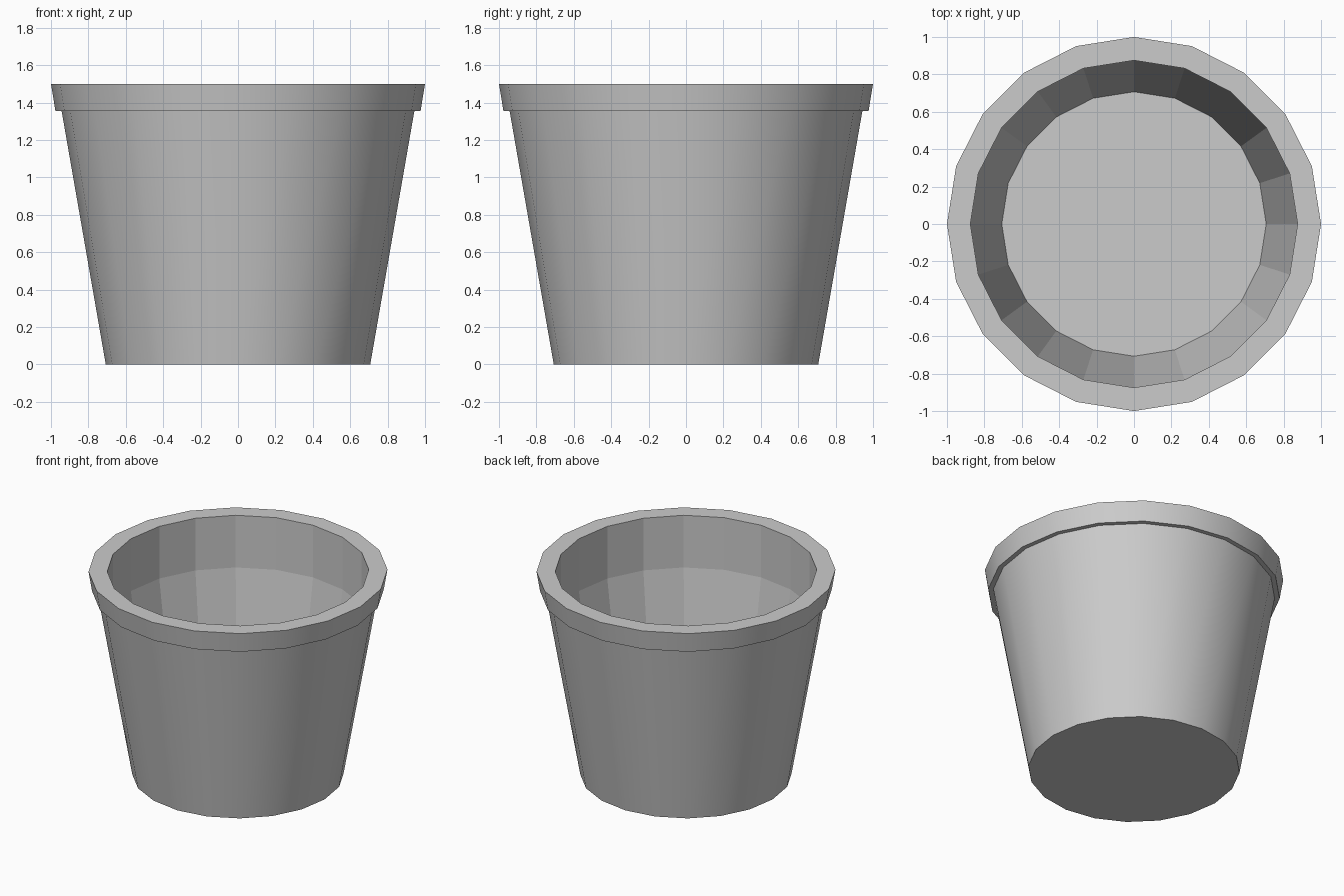
import bpy, bmesh, math

if "Cube" in bpy.data.objects:
    bpy.data.objects.remove(bpy.data.objects["Cube"])

SIDES = 20
# Profile (radius, height) and whether the band above each point is smooth shaded
profile = [
    (0.707, 0.00, True),    # outer wall
    (0.943, 1.355, False),  # underside of collar
    (0.976, 1.355, True),   # collar
    (1.000, 1.50, False),   # flat rim
    (0.875, 1.50, False),   # vertical inner wall
    (0.875, 1.115, False),  # tapered inner wall
    (0.707, 0.03, False),   # inner floor
]

bm = bmesh.new()
rings = []
for r, z, _ in profile:
    rings.append([bm.verts.new((r * math.cos(i * math.tau / SIDES),
                                r * math.sin(i * math.tau / SIDES), z))
                  for i in range(SIDES)])

# Walls, collar and rim
for a, b, (_, _, smooth) in zip(rings, rings[1:], profile):
    for i in range(SIDES):
        j = (i + 1) % SIDES
        face = bm.faces.new((a[i], a[j], b[j], b[i]))
        face.smooth = smooth

# Base and inner floor
bm.faces.new(rings[0][::-1])
bm.faces.new(rings[-1])

# Keep corners and flat inner facets crisp
for e in bm.edges:
    e.smooth = all(f.smooth for f in e.link_faces) and e.calc_face_angle(0) < math.radians(30)

mesh = bpy.data.meshes.new("plant_pot")
bm.to_mesh(mesh)
bm.free()
pot = bpy.data.objects.new("plant_pot", mesh)
bpy.context.collection.objects.link(pot)
